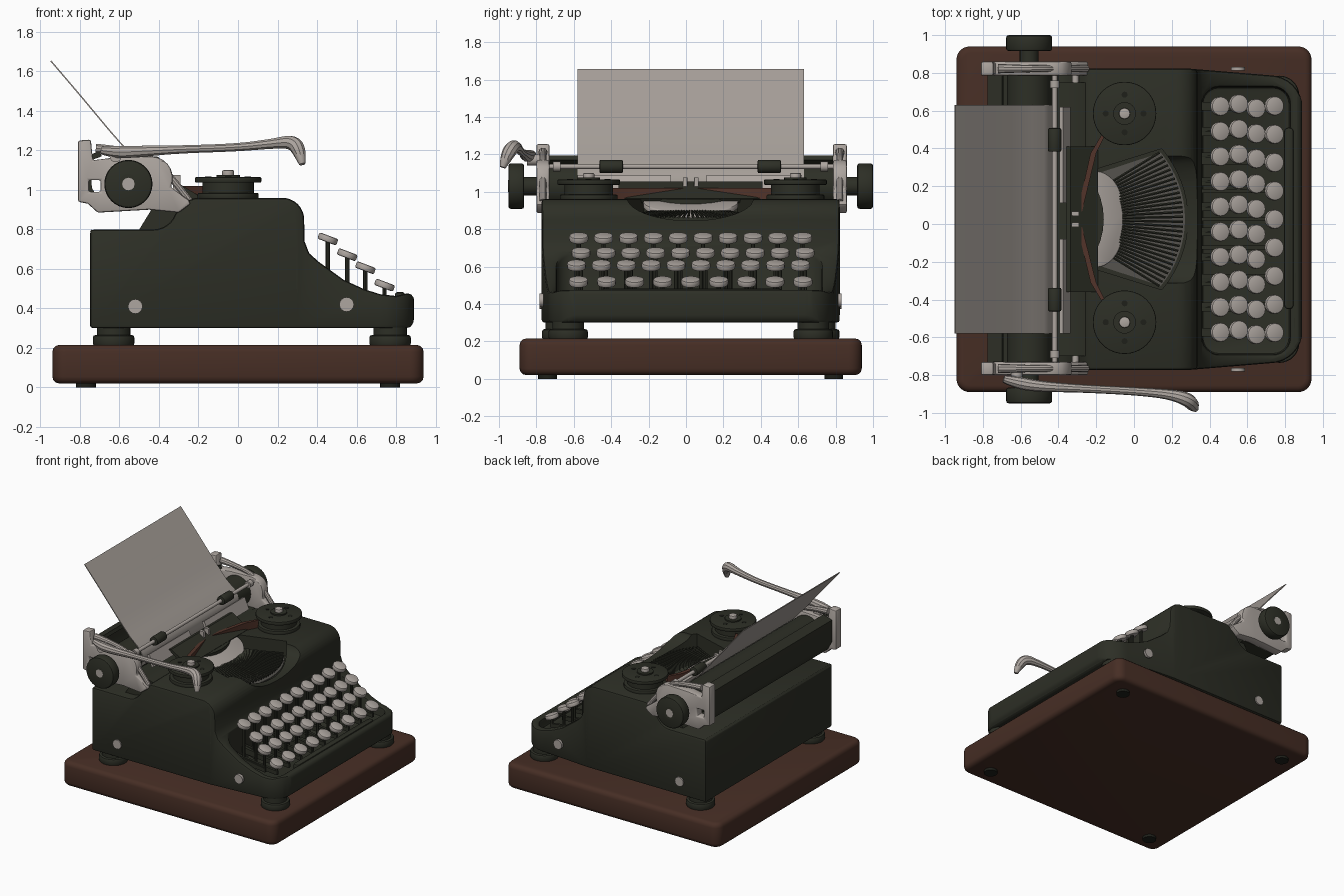
import bpy, bmesh, math
from mathutils import Vector, Matrix

cube = bpy.data.objects.get("Cube")
if cube:
    bpy.data.objects.remove(cube, do_unlink=True)
parts = []


def material(name, rgb):
    m = bpy.data.materials.new(name)
    m.use_nodes = True
    m.diffuse_color = (*rgb, 1)
    m.node_tree.nodes["Principled BSDF"].inputs["Base Color"].default_value = (*rgb, 1)
    return m


GREEN = material("dark olive enamel", (0.026, 0.028, 0.019))
WOOD = material("brown wood", (0.062, 0.027, 0.018))
METAL = material("pale metal", (0.42, 0.38, 0.35))
PAPER = material("grey paper", (0.38, 0.345, 0.315))
RIBBON = material("red brown ribbon", (0.085, 0.034, 0.023))
BLACK = material("black steel", (0.013, 0.014, 0.010))
BASKET = material("basket grey", (0.09, 0.085, 0.075))


def add(name, data, mat):
    ob = bpy.data.objects.new(name, data)
    bpy.context.scene.collection.objects.link(ob)
    if not data.materials:
        data.materials.append(mat)
    parts.append(ob)
    return ob


def bake(ob):
    dg = bpy.context.evaluated_depsgraph_get()
    dg.update()
    mesh = bpy.data.meshes.new_from_object(ob.evaluated_get(dg))
    ob.modifiers.clear()
    ob.data = mesh


def bevel(ob, width, segments=2):
    m = ob.modifiers.new("bevel", "BEVEL")
    m.width, m.segments = width, segments
    m.limit_method, m.angle_limit = "ANGLE", math.radians(40)
    m.use_clamp_overlap = False
    bake(ob)


def boolean(ob, cutter, op):
    m = ob.modifiers.new("cut", "BOOLEAN")
    m.operation, m.solver, m.object = op, "EXACT", cutter
    bake(ob)
    parts.remove(cutter)
    bpy.data.objects.remove(cutter, do_unlink=True)


def prism(name, loops, axis, lo, hi, mat, width=0, segments=2):
    """Extrude outline loops (later loops are holes) along an axis."""
    place = {"x": lambda u, v: (lo, u, v), "y": lambda u, v: (u, lo, v),
             "z": lambda u, v: (u, v, lo)}[axis]
    bm = bmesh.new()
    edges = []
    for loop in loops:
        vs = [bm.verts.new(place(*p)) for p in loop]
        if len(loops) == 1:
            bm.faces.new(vs)
        else:
            edges += [bm.edges.new((vs[i - 1], vs[i])) for i in range(len(vs))]
    if edges:
        bmesh.ops.triangle_fill(bm, edges=edges, use_beauty=True)
    new = bmesh.ops.extrude_face_region(bm, geom=bm.faces[:])["geom"]
    step = Vector([hi - lo if a == axis else 0 for a in "xyz"])
    bmesh.ops.translate(bm, vec=step, verts=[g for g in new if isinstance(g, bmesh.types.BMVert)])
    bmesh.ops.recalc_face_normals(bm, faces=bm.faces[:])
    mesh = bpy.data.meshes.new(name)
    bm.to_mesh(mesh)
    bm.free()
    ob = add(name, mesh, mat)
    if width:
        bevel(ob, width, segments)
    return ob


def rod(name, a, b, radius, mat, sides=24, width=0):
    a, b = Vector(a), Vector(b)
    bm = bmesh.new()
    turn = (b - a).to_track_quat("Z", "Y").to_matrix().to_4x4()
    bmesh.ops.create_cone(bm, cap_ends=True, segments=sides, radius1=radius, radius2=radius,
                          depth=(b - a).length, matrix=Matrix.Translation((a + b) / 2) @ turn)
    mesh = bpy.data.meshes.new(name)
    bm.to_mesh(mesh)
    bm.free()
    ob = add(name, mesh, mat)
    if width:
        bevel(ob, width)
    return ob


def tube(name, points, mat):
    """Tapered tube through (x, y, z, radius) points."""
    cu = bpy.data.curves.new(name, "CURVE")
    cu.dimensions, cu.bevel_depth, cu.bevel_resolution, cu.use_fill_caps = "3D", 1, 3, True
    sp = cu.splines.new("NURBS")
    sp.points.add(len(points) - 1)
    sp.use_endpoint_u, sp.order_u = True, 3
    for p, (x, y, z, r) in zip(sp.points, points):
        p.co, p.radius = (x, y, z, 1), r
    bake_from = add(name + "_path", cu, mat)
    dg = bpy.context.evaluated_depsgraph_get()
    mesh = bpy.data.meshes.new_from_object(bake_from.evaluated_get(dg))
    parts.remove(bake_from)
    bpy.data.objects.remove(bake_from, do_unlink=True)
    return add(name, mesh, mat)


def arc(cx, cy, rx, ry, start, end, n=10):
    angles = [math.radians(start + (end - start) * i / n) for i in range(n + 1)]
    return [(cx + rx * math.cos(t), cy + ry * math.sin(t)) for t in angles]


def rounded(x0, x1, y0, y1, r, n=6):
    return (arc(x1 - r, y0 + r, r, r, -90, 0, n) + arc(x1 - r, y1 - r, r, r, 0, 90, n)
            + arc(x0 + r, y1 - r, r, r, 90, 180, n) + arc(x0 + r, y0 + r, r, r, 180, 270, n))


MID = 0.025  # centre line of the machine in y

# Wooden board with small pads
prism("board", [rounded(-0.94, 0.94, -0.89, 0.94, 0.07)], "z", 0.02, 0.215, WOOD, 0.035, 3)
for x in (-0.77, 0.77):
    for y in (-0.74, 0.79):
        rod("board_pad", (x, y, 0), (x, y, 0.03), 0.05, BLACK)

# Rubber feet
for x, half in ((-0.63, 0.69), (0.77, 0.655)):
    for y in (MID - half, MID + half):
        rod("foot", (x, y, 0.21), (x, y, 0.265), 0.105, GREEN, 32, 0.012)
        rod("foot_neck", (x, y, 0.25), (x, y, 0.32), 0.085, GREEN)

# Body: side profile trimmed by the plan outline
profile = ([(-0.75, 0.3), (-0.75, 0.79), (-0.74, 0.8)] + arc(-0.43, 0.92, 0.12, 0.12, -90, -20, 6)
           + arc(-0.2, 0.86, 0.1, 0.1, 140, 90, 4) + arc(0.225, 0.85, 0.11, 0.11, 90, 0, 8)
           + [(0.337, 0.74), (0.36, 0.68), (0.41, 0.635), (0.535, 0.545), (0.64, 0.497),
              (0.72, 0.472), (0.8, 0.463), (0.85, 0.475), (0.88, 0.475), (0.89, 0.45),
              (0.89, 0.325), (0.865, 0.3)])
body = prism("body", [profile], "y", -0.9, 0.9, GREEN)
plan = ([(-0.8, -0.772), (0.3, -0.772)] + arc(0.72, -0.565, 0.172, 0.172, -90, 0, 8)
        + arc(0.72, 0.615, 0.172, 0.172, 0, 90, 8) + [(0.3, 0.822), (-0.8, 0.822)])
boolean(body, prism("plan_cutter", [plan], "z", 0, 1.5, GREEN), "INTERSECT")
well = prism("well_cutter", [rounded(0.36, 0.825, -0.69, 0.725, 0.09)], "z", 0.4, 1.2, GREEN)
boolean(body, well, "DIFFERENCE")
bevel(body, 0.016)

# Type basket opening and the dip in the front edge
fan = arc(-0.4, MID, 0.685, 0.62, -37, 37, 16) + arc(-0.4, MID, 0.24, 0.3, 55, -55, 10)
boolean(body, prism("fan_cutter", [fan], "z", 0.84, 1.2, GREEN), "DIFFERENCE")
dip = prism("dip_cutter", [arc(MID, 0.97, 0.34, 0.125, 0, 342, 38)], "x", 0.15, 0.5, GREEN)
boolean(body, dip, "DIFFERENCE")
prism("basket_floor", [arc(-0.4, MID, 0.67, 0.6, -36, 36, 16) + arc(-0.4, MID, 0.26, 0.3, 50, -50)],
      "z", 0.838, 0.846, BASKET)

# Type bars and the pale crescent they hang from
BARS = 30
for i in range(BARS):
    t = math.radians(-36 + 72 * i / (BARS - 1))
    c, s = math.cos(t), math.sin(t)
    rod("type_bar", (-0.4 + 0.34 * c, MID + 0.33 * s, 0.895),
        (-0.4 + 0.66 * c, MID + 0.6 * s, 0.865), 0.0075, GREEN, 6)
crescent = prism("type_segment", [arc(-0.2, MID, 0.155, 0.255, -90, 90, 20)
                 + arc(-0.2, MID, 0.035, 0.255, 90, 270, 10)[1:-1]], "z", -0.015, 0.015, METAL, 0.006)
for v in crescent.data.vertices:
    v.co.z += 0.935 - 0.4 * (v.co.x + 0.2)

# Ribbon spools
for y, inward in ((-0.52, 1), (0.585, -1)):
    x = -0.05
    rod("spool_cup", (x, y, 0.95), (x, y, 0.985), 0.155, GREEN, 40, 0.008)
    rod("spool_hub", (x, y, 0.96), (x, y, 1.04), 0.13, GREEN, 40)
    rod("spool_disc", (x, y, 1.037), (x, y, 1.065), 0.168, GREEN, 40, 0.006)
    rod("spool_collar", (x, y, 1.06), (x, y, 1.075), 0.06, GREEN)
    rod("spool_nut", (x, y, 1.06), (x, y, 1.1), 0.03, METAL, 12, 0.006)
    for k in range(4):
        a = k * math.pi / 2
        p = (x + 0.1 * math.cos(a), y + 0.1 * math.sin(a))
        rod("spool_hole", (*p, 1.06), (*p, 1.067), 0.016, BLACK, 12)
    # Ribbon running from the spool to the type guide
    y0, y1 = y + inward * 0.11, MID + -inward * 0.04
    band = prism("ribbon", [[(-0.17, y0), (-0.23, y0 + inward * 0.1), (-0.3, y1),
                             (-0.275, y1), (-0.2, y0 + inward * 0.1), (-0.15, y0)]],
                 "z", 0.96, 1.02, RIBBON)

# Type guide in the middle
for dy in (-0.03, 0.03):
    prism("guide_post", [rounded(-0.33, -0.29, MID + dy - 0.012, MID + dy + 0.012, 0.005, 2)],
          "z", 0.92, 1.075, METAL)
prism("guide_block", [rounded(-0.34, -0.22, MID - 0.035, MID + 0.035, 0.012, 2)],
      "z", 0.93, 0.985, METAL, 0.006)

# Keys on stems, four stepped rows
ROWS = ((0.455, 0.752, 10, 0.133), (0.553, 0.672, 10, 0.133),
        (0.645, 0.606, 10, 0.133), (0.742, 0.518, 9, 0.15))
for r, (x, z, count, pitch) in enumerate(ROWS):
    for i in range(count):
        y = MID + (i - (count - 1) / 2) * pitch + (0, 0.012, -0.012, 0)[r]
        rod("key", (x - 0.006, y, z - 0.016), (x + 0.006, y, z + 0.016), 0.051, METAL, 16, 0.008)
        rod("key_stem", (x, y, 0.43), (x, y, z - 0.01), 0.011, GREEN, 8)
        prism("key_lever", [[(0.35, 0.46), (x + 0.01, 0.43), (x + 0.01, 0.46), (0.35, 0.51)]],
              "y", y - 0.01, y + 0.01, GREEN)
prism("space_bar", [rounded(0.795, 0.845, -0.45, 0.51, 0.022)], "z", 0.43, 0.482, GREEN, 0.01)

# Side screws
for x, z in ((-0.52, 0.41), (0.55, 0.42)):
    for y, out in ((-0.772, -0.01), (0.822, 0.01)):
        rod("side_screw", (x, y - out, z), (x, y + out, z), 0.037, METAL, 16)

# Carriage: platen, trough, paper table and rails
PX, PZ = -0.555, 1.03
rod("platen", (PX, -0.74, PZ), (PX, 0.79, PZ), 0.118, GREEN, 40)
prism("paper_table", [[(-0.74, 0.93), (-0.775, 1.0), (-0.775, 1.17), (-0.7, 1.195), (-0.69, 1.17),
                       (-0.745, 1.15), (-0.74, 1.01), (-0.69, 0.93), (-0.4, 0.93), (-0.4, 0.9),
                       (-0.7, 0.9)]], "y", -0.73, 0.785, GREEN)
prism("carriage_rail", [[(-0.5, 0.8), (-0.25, 0.8), (-0.25, 0.94), (-0.33, 0.96), (-0.42, 0.93)]],
      "y", -0.7, 0.75, GREEN)
prism("ribbon_shield", [[(-0.36, 1.05), (-0.335, 1.055), (-0.19, 0.965), (-0.21, 0.94)]],
      "y", -0.36, 0.41, GREEN)
for y0, y1 in ((-0.58, -0.08), (0.11, 0.62)):
    prism("type_scale", [[(-0.395, 1.08), (-0.375, 1.09), (-0.335, 1.0), (-0.355, 0.99)]],
          "y", y0, y1, METAL)
rod("front_rail", (-0.31, -0.74, 0.935), (-0.31, 0.79, 0.935), 0.018, METAL, 12)

# Carriage end frames, with knobs outside them
frame = ([(-0.81, 0.94), (-0.81, 1.25), (-0.745, 1.255), (-0.735, 1.15), (-0.62, 1.165)]
         + arc(-0.44, 1.06, 0.11, 0.11, 90, -25, 7)
         + [(-0.25, 0.95), (-0.24, 0.93), (-0.3, 0.885), (-0.45, 0.9), (-0.71, 0.885), (-0.76, 0.93)])
window = [(-0.755, 0.99), (-0.755, 1.05), (-0.695, 1.05), (-0.695, 0.99)]
for lo, hi, knob0, knob1 in ((-0.8, -0.73, -0.865, -0.95), (0.785, 0.86, 0.915, 1.0)):
    prism("end_frame", [frame, window], "y", lo, hi, METAL, 0.01)
    rod("knob_shaft", (PX, lo, PZ), (PX, knob1, PZ), 0.05, GREEN)
    rod("knob", (PX, knob0, PZ), (PX, knob1, PZ), 0.122, GREEN, 32, 0.014)
    cap = 0.004 if knob1 > 0 else -0.004
    rod("knob_cap", (PX, knob1 - cap, PZ), (PX, knob1 + cap / 4, PZ), 0.032, METAL, 12)
    mid = (lo + hi) / 2
    tube("release_arm", [(-0.72, mid, 1.21, 0.025), (-0.55, mid, 1.2, 0.018),
                         (-0.4, mid, 1.15, 0.018), (-0.25, mid, 0.95, 0.018)], METAL)

# Paper bail with rollers
rod("bail_rod", (-0.42, -0.76, 1.135), (-0.42, 0.82, 1.135), 0.014, METAL, 12)
for y in (-0.4, 0.445):
    rod("bail_roller", (-0.42, y - 0.062, 1.135), (-0.42, y + 0.062, 1.135), 0.035, GREEN, 20, 0.006)
for y in (-0.69, 0.74):
    rod("bail_collar", (-0.42, y - 0.02, 1.135), (-0.42, y + 0.02, 1.135), 0.026, METAL, 16)

# Sheet of paper
sheet = [(-0.945, 1.655), (-0.8, 1.485), (-0.65, 1.305), (-0.54, 1.18), (-0.475, 1.125),
         (-0.442, 1.08), (-0.43, 1.03), (-0.45, 0.97)]
prism("paper", [sheet + [(x - 0.005, z - 0.004) for x, z in reversed(sheet)]],
      "y", -0.58, 0.63, PAPER)

# Return lever with its paddle end
tube("return_lever", [(-0.69, -0.82, 1.2, 0.02), (-0.62, -0.84, 1.19, 0.035), (-0.5, -0.86, 1.195, 0.03),
                      (-0.3, -0.87, 1.205, 0.021), (0, -0.885, 1.215, 0.021),
                      (0.18, -0.9, 1.235, 0.026), (0.28, -0.925, 1.245, 0.038),
                      (0.315, -0.96, 1.19, 0.036), (0.325, -0.98, 1.13, 0.016)], METAL)
rod("lever_pivot", (-0.62, -0.76, 1.17), (-0.62, -0.85, 1.17), 0.03, METAL, 16)

# Smooth shading with sharp edges kept
bpy.ops.object.select_all(action="DESELECT")
for ob in parts:
    ob.select_set(True)
bpy.context.view_layer.objects.active = parts[0]
bpy.ops.object.shade_smooth_by_angle(angle=math.radians(35))
